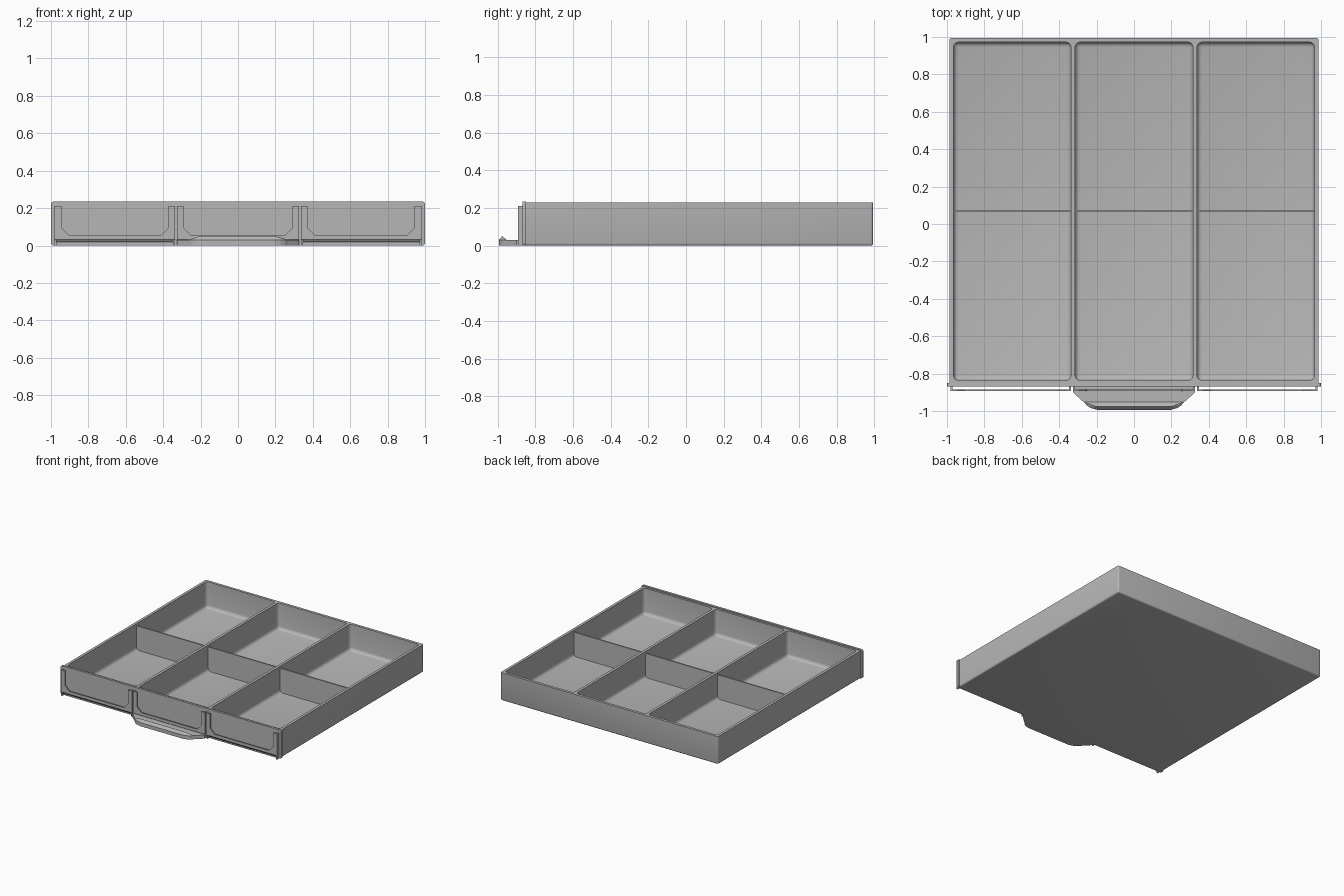
import bpy, bmesh

cube = bpy.data.objects.get("Cube")
if cube:
    bpy.data.objects.remove(cube, do_unlink=True)

gray = bpy.data.materials.new("plain gray")
gray.use_nodes = True
COLOR = (0.47, 0.47, 0.47, 1)
gray.diffuse_color = COLOR
gray.node_tree.nodes["Principled BSDF"].inputs["Base Color"].default_value = COLOR


def finish(name, bm, smooth=False):
    bmesh.ops.recalc_face_normals(bm, faces=bm.faces)
    mesh = bpy.data.meshes.new(name)
    bm.to_mesh(mesh)
    bm.free()
    mesh.materials.append(gray)
    ob = bpy.data.objects.new(name, mesh)
    bpy.context.collection.objects.link(ob)
    if smooth:
        shade(ob)
    return ob


def shade(ob):
    bpy.ops.object.select_all(action='DESELECT')
    ob.select_set(True)
    bpy.context.view_layer.objects.active = ob
    bpy.ops.object.shade_smooth_by_angle(angle=0.6)


def add_box(bm, x, y, z):
    """Add a box spanning the given (low, high) ranges; return its vertices."""
    verts = bmesh.ops.create_cube(bm, size=1)["verts"]
    for v in verts:
        for i, (a, b) in enumerate((x, y, z)):
            v.co[i] = (a + b) / 2 + v.co[i] * (b - a)
    return verts


def bevel(bm, edges, radius, segments):
    bmesh.ops.bevel(bm, geom=edges, offset=radius, segments=segments,
                    profile=0.5, affect='EDGES')


def add_prism(bm, points, to_3d, shift):
    """Extrude a flat outline by the shift vector."""
    face = bm.faces.new([bm.verts.new(to_3d(a, b)) for a, b in points])
    out = bmesh.ops.extrude_face_region(bm, geom=[face])["geom"]
    moved = [g for g in out if isinstance(g, bmesh.types.BMVert)]
    bmesh.ops.translate(bm, verts=moved, vec=shift)


BAYS = [(-0.965, -0.337), (-0.315, 0.315), (0.337, 0.965)]
FRAMES = [(-0.98, -0.337), (-0.327, 0.327), (0.337, 0.98)]
PLATE_FRONT, LIP_FRONT = -0.87, -0.893

# Drawer tray: rounded sides, back and underside
bm = bmesh.new()
add_box(bm, (-0.987, 0.987), (-0.86, 0.994), (0, 0.228))
edges = [e for e in bm.edges
         if all(v.co.z < 0.1 for v in e.verts)
         and not all(v.co.y < 0 for v in e.verts)
         or all(v.co.y > 0 for v in e.verts)
         and abs(e.verts[0].co.z - e.verts[1].co.z) > 0.1]
bevel(bm, edges, 0.012, 3)
tray = finish("drawer_tray", bm)

# Three long bays with rounded corners and floor edges
bm = bmesh.new()
for bay in BAYS:
    add_box(bm, bay, (-0.835, 0.972), (0.014, 0.4))
bevel(bm, bm.edges[:], 0.026, 4)
cutter = finish("bay_cutter", bm)
cutter.hide_render = True
cutter.hide_set(True)
cut = tray.modifiers.new("bays", 'BOOLEAN')
cut.operation = 'DIFFERENCE'
cut.solver = 'EXACT'
cut.object = cutter
bpy.context.view_layer.objects.active = tray
tray.select_set(True)
bpy.ops.object.modifier_apply(modifier=cut.name)
bpy.data.objects.remove(cutter, do_unlink=True)
shade(tray)

# Thin cross dividers
for side, (a, b) in zip(("right", "middle", "left"), BAYS):
    bm = bmesh.new()
    add_box(bm, (a - 0.005, b + 0.005), (0.063, 0.075), (0.01, 0.212))
    finish(side + "_divider", bm)

# Front panel with rounded upright corners
bm = bmesh.new()
add_box(bm, (-1, 1), (PLATE_FRONT, -0.851), (0, 0.235))
bevel(bm, [e for e in bm.edges
           if abs(e.verts[0].co.y - e.verts[1].co.y) > 0.01], 0.015, 4)
finish("front_panel", bm, True)

# Label holders: open-topped lip with chamfered window, on side walls
for side, (a, b) in zip(("right", "middle", "left"), FRAMES):
    bm = bmesh.new()
    left, right = a + 0.035, b - 0.035
    outline = [(a, 0.21), (a, 0.032), (b, 0.032), (b, 0.21), (right, 0.21),
               (right, 0.095), (right - 0.04, 0.055), (left + 0.04, 0.055),
               (left, 0.095), (left, 0.21)]
    add_prism(bm, outline, lambda x, z: (x, LIP_FRONT, z), (0, 0.009, 0))
    for v in bm.verts:
        if v.co.z < 0.04 and v.co.y > LIP_FRONT + 0.005:
            v.co.z = 0.02
    for x in ((a, a + 0.01), (b - 0.01, b)):
        add_box(bm, x, (LIP_FRONT + 0.001, PLATE_FRONT + 0.002), (0, 0.21))
    finish(side + "_label_holder", bm)

# Pull handle: flat tapered tab with a raised grip ridge
half = [(0.327, -0.865), (0.327, -0.9), (0.268, -0.953), (0.25, -0.972),
        (0.228, -0.985), (0.195, -0.994)]
bm = bmesh.new()
outline = half + [(-x, y) for x, y in reversed(half)]
add_prism(bm, outline, lambda x, y: (x, y, 0), (0, 0, 0.03))
finish("handle_tab", bm)

bm = bmesh.new()
for s in (-1, 1):
    for x, y in half[2:]:
        bm.verts.new((s * x, y, 0.03))
    bm.verts.new((s * 0.2, -0.976, 0.051))
hull = bmesh.ops.convex_hull(bm, input=bm.verts[:])
finish("handle_ridge", bm)
